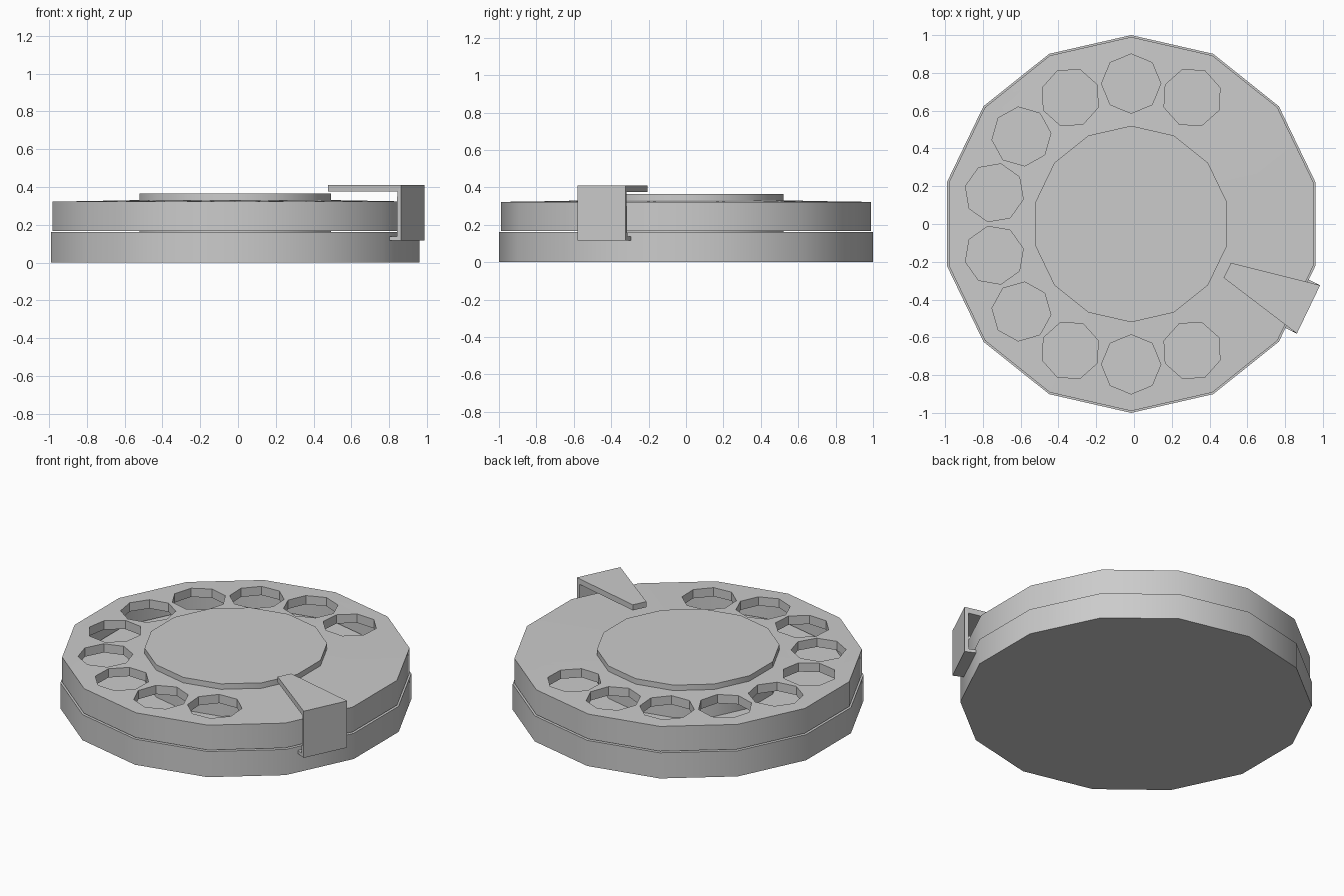
import bpy, bmesh
from math import sin, cos, pi, radians
from mathutils import Matrix

if "Cube" in bpy.data.objects:
    bpy.data.objects.remove(bpy.data.objects["Cube"])

CX = -0.015          # centre of the round parts
SIDES = 14
STEP = 2 * pi / SIDES


def finish(name, bm):
    bmesh.ops.recalc_face_normals(bm, faces=bm.faces[:])
    me = bpy.data.meshes.new(name)
    bm.to_mesh(me)
    bm.free()
    ob = bpy.data.objects.new(name, me)
    bpy.context.collection.objects.link(ob)
    return ob


def activate(ob):
    bpy.ops.object.select_all(action='DESELECT')
    ob.select_set(True)
    bpy.context.view_layer.objects.active = ob


def smooth(ob):
    activate(ob)
    bpy.ops.object.shade_smooth_by_angle(angle=radians(30))


def lathe(name, profile, closed=False):
    """Spin (radius, z) points into a 14-sided solid, or a ring if closed."""
    bm = bmesh.new()
    rings = [[bm.verts.new((CX + r * cos(pi / 2 + i * STEP), r * sin(pi / 2 + i * STEP), z))
              for i in range(SIDES)] for r, z in profile]
    pairs = list(zip(rings, rings[1:]))
    if closed:
        pairs.append((rings[-1], rings[0]))
    else:
        bm.faces.new(rings[0])
        bm.faces.new(rings[-1])
    for a, b in pairs:
        for i in range(SIDES):
            j = (i + 1) % SIDES
            bm.faces.new((a[i], a[j], b[j], b[i]))
    return finish(name, bm)


# Base and centre plate
smooth(lathe("base", [(1.0, 0), (1.0, 0.161)]))
smooth(lathe("centre_plate", [(0.52, 0.161), (0.52, 0.365)]))

# Hollow dial ring with a turned-down rim
dial = lathe("dial", [(0.99, 0.166), (0.99, 0.322), (0.50, 0.331),
                      (0.50, 0.276), (0.94, 0.268), (0.94, 0.166)], closed=True)

# Ten octagonal finger holes
bm = bmesh.new()
for k in range(-1, 9):
    a = pi / 2 + k * STEP
    m = (Matrix.Translation((CX, 0, 0)) @ Matrix.Rotation(a, 4, 'Z')
         @ Matrix.Translation((0.743, 0, 0.32)))
    bmesh.ops.create_cone(bm, cap_ends=True, segments=8, radius1=0.157,
                          radius2=0.157, depth=0.2, matrix=m)
cutter = finish("hole_cutter", bm)
cutter.hide_render = True
mod = dial.modifiers.new("holes", 'BOOLEAN')
mod.operation = 'DIFFERENCE'
mod.solver = 'EXACT'
mod.object = cutter
activate(dial)
bpy.ops.object.modifier_apply(modifier="holes")
bpy.data.objects.remove(cutter)
smooth(dial)

# Finger stop: C-shaped bracket, each section is (radius, half width, z)
OUT, WALL, LIP, TIP = 1.042, 1.018, 0.97, 0.565
HW, HT = 0.142, 0.044


def taper(r):
    return HT + (HW - HT) * (r - TIP) / (OUT - TIP)


section = [(OUT, HW, 0.117), (OUT, HW, 0.41), (TIP, HT, 0.41), (TIP, HT, 0.375),
           (WALL, taper(WALL), 0.375), (WALL, HW, 0.137), (LIP, HW, 0.137), (LIP, HW, 0.117)]
bm = bmesh.new()
left = [bm.verts.new((r, w, z)) for r, w, z in section]
right = [bm.verts.new((r, -w, z)) for r, w, z in section]
n = len(section)
for i in range(n):
    j = (i + 1) % n
    bm.faces.new((left[i], left[j], right[j], right[i]))
# side walls as top arm, upright and lip
for s in (left, right):
    bm.faces.new((s[1], s[2], s[3], s[4]))
    bm.faces.new((s[0], s[1], s[4], s[5]))
    bm.faces.new((s[0], s[5], s[6], s[7]))
bm.transform(Matrix.Translation((CX, 0, 0)) @ Matrix.Rotation(-STEP, 4, 'Z'))
finish("finger_stop", bm)
